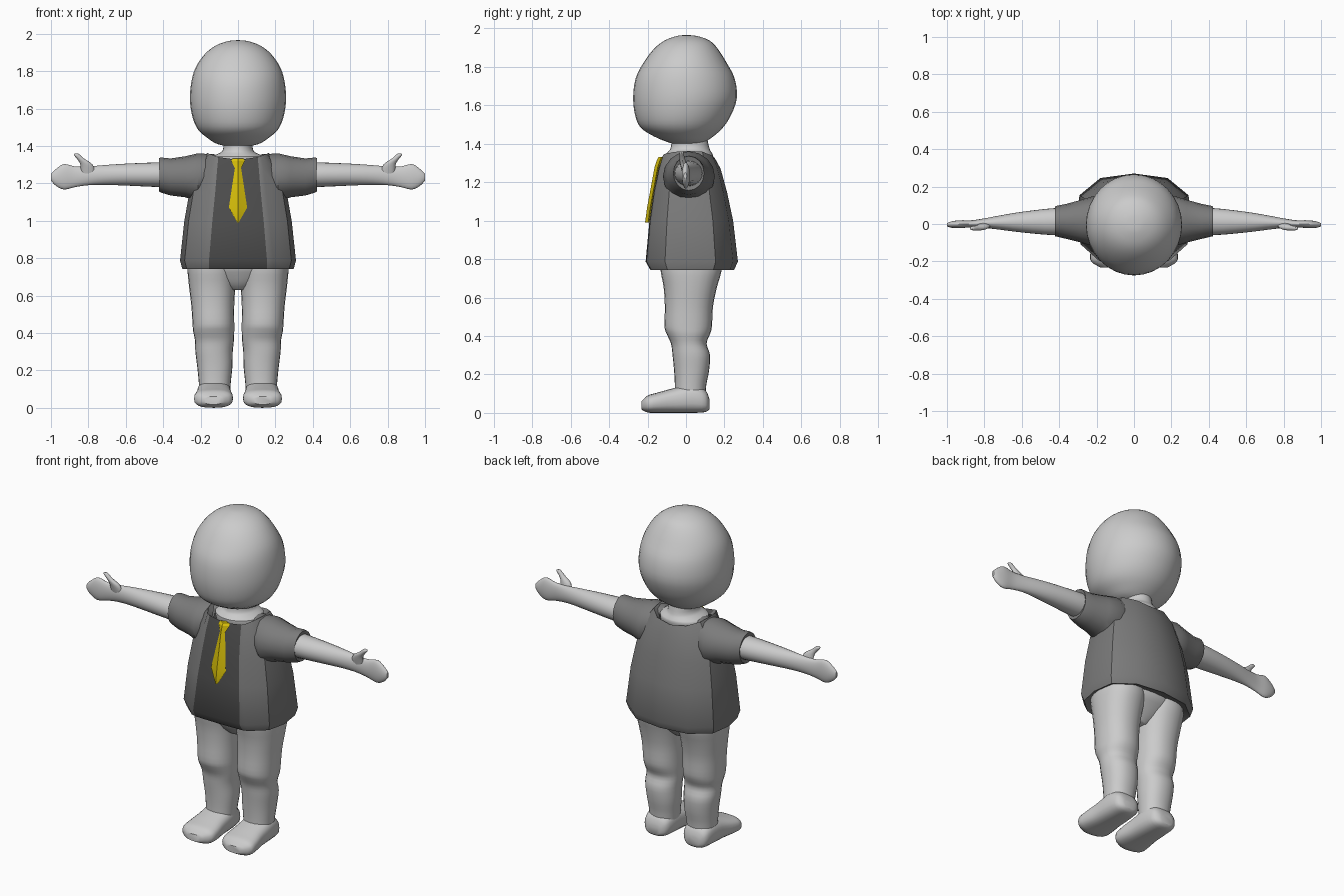
import bpy, bmesh, math


def material(name, r, g, b):
    m = bpy.data.materials.new(name)
    m.diffuse_color = (r, g, b, 1)
    return m


SKIN = material("pale grey", 0.6, 0.6, 0.6)
JACKET = material("mid grey", 0.2, 0.2, 0.2)
SHIRT = material("dark grey", 0.075, 0.075, 0.075)
YELLOW = material("yellow", 0.72, 0.55, 0.003)


def finish(name, bm, mats, mirror=False, angle=40):
    bmesh.ops.recalc_face_normals(bm, faces=bm.faces)
    me = bpy.data.meshes.new(name)
    bm.to_mesh(me)
    bm.free()
    ob = bpy.data.objects.new(name, me)
    bpy.context.collection.objects.link(ob)
    for m in mats:
        me.materials.append(m)
    bpy.ops.object.select_all(action='DESELECT')
    ob.select_set(True)
    bpy.context.view_layer.objects.active = ob
    bpy.ops.object.shade_smooth_by_angle(angle=math.radians(angle))
    if mirror:
        ob.modifiers.new("mirror", 'MIRROR').use_mirror_merge = False
    return ob


def bridge(bm, rings):
    for r0, r1 in zip(rings, rings[1:]):
        n = len(r0)
        for i in range(n):
            bm.faces.new((r0[i], r0[(i + 1) % n], r1[(i + 1) % n], r1[i]))


def smooth_rows(rows, steps):
    """Catmull-Rom interpolation of the section table."""
    out = []
    for i in range(len(rows) - 1):
        p0, p1 = rows[max(i - 1, 0)], rows[i]
        p2, p3 = rows[i + 1], rows[min(i + 2, len(rows) - 1)]
        for k in range(steps):
            t = k / steps
            out.append([b + 0.5 * t * (c - a + t * (2 * a - 5 * b + 4 * c - d
                        + t * (3 * (b - c) + d - a)))
                        for a, b, c, d in zip(p0, p1, p2, p3)])
    return out + [rows[-1]]


def loft(name, axis, rows, mat, mirror=False, n=24, power=1.0, steps=3):
    """Rows: position on axis, then low/high bounds on the other two axes."""
    bm = bmesh.new()
    rings = []
    for t, a0, a1, b0, b1 in smooth_rows(rows, steps):
        ring = []
        for i in range(n):
            w = 2 * math.pi * i / n
            c, s = math.cos(w), math.sin(w)
            c = math.copysign(abs(c) ** power, c)
            s = math.copysign(abs(s) ** power, s)
            a = (a0 + a1) / 2 + c * (a1 - a0) / 2
            b = (b0 + b1) / 2 + s * (b1 - b0) / 2
            co = {'x': (t, a, b), 'y': (a, t, b), 'z': (a, b, t)}[axis]
            ring.append(bm.verts.new(co))
        rings.append(ring)
    bridge(bm, rings)
    bm.faces.new(rings[0])
    bm.faces.new(rings[-1])
    return finish(name, bm, [mat], mirror)


# Head: half width, front and back at each height
head = [(1.393, .03, -.04, .07), (1.41, .11, -.10, .10), (1.44, .16, -.17, .145),
        (1.485, .212, -.237, .193), (1.55, .242, -.265, .235),
        (1.64, .257, -.275, .265), (1.74, .25, -.262, .253),
        (1.82, .226, -.222, .212), (1.89, .178, -.17, .168),
        (1.935, .122, -.115, .125), (1.96, .055, -.05, .06), (1.965, .01, -.01, .01)]
loft("head", 'z', [(z, -w, w, f, b) for z, w, f, b in head], SKIN, n=32)

# Neck flaring out to the collar
neck = [(1.24, .12, -.08, .12), (1.33, .138, -.11, .14), (1.352, .12, -.1, .135),
        (1.375, .082, -.08, .122), (1.43, .078, -.075, .11)]
loft("neck", 'z', [(z, -w, w, f, b) for z, w, f, b in neck], SKIN)

# Hips between the legs
hips = [(.63, .06, -.05, .08), (.66, .13, -.08, .11), (.71, .21, -.11, .15),
        (.76, .25, -.13, .18), (.85, .25, -.13, .18)]
loft("hips", 'z', [(z, -w, w, f, b) for z, w, f, b in hips], SKIN)

# Legs
loft("leg", 'z', [(.80, .005, .265, -.13, .18), (.74, .006, .27, -.132, .185),
                  (.65, .014, .262, -.116, .16), (.55, .02, .25, -.11, .14),
                  (.45, .02, .243, -.112, .135), (.41, .02, .24, -.1, .125),
                  (.36, .022, .23, -.078, .107), (.30, .028, .228, -.07, .125),
                  (.22, .03, .218, -.062, .12), (.14, .038, .21, -.058, .105),
                  (.06, .045, .205, -.06, .10)], SKIN, True, power=.9)

# Feet
loft("foot", 'y', [(.122, .09, .17, .02, .07), (.10, .055, .205, .004, .12),
                   (.03, .04, .217, 0, .15), (-.07, .035, .222, 0, .127),
                   (-.15, .027, .233, 0, .105), (-.2, .035, .23, .002, .09),
                   (-.232, .085, .18, .018, .06)], SKIN, True, power=.75)

# Arms with mitten hands and thumbs
loft("arm", 'x', [(.30, -.05, .08, 1.18, 1.31), (.42, -.06, .085, 1.18, 1.312),
                  (.60, -.045, .065, 1.188, 1.305), (.72, -.03, .045, 1.192, 1.297),
                  (.80, -.021, .03, 1.19, 1.29), (.87, -.018, .02, 1.18, 1.29),
                  (.93, -.022, .02, 1.167, 1.303), (.975, -.02, .014, 1.188, 1.275),
                  (1.0, -.012, .004, 1.215, 1.25)], SKIN, True)
loft("thumb", 'z', [(1.25, .76, .84, -.02, .012), (1.30, .777, .843, -.032, .002),
                    (1.33, .82, .86, -.035, -.008), (1.352, .845, .878, -.034, -.012),
                    (1.36, .857, .87, -.028, -.018)], SKIN, True, n=12)

# Short sleeves, closed around the arm at the cuff
loft("sleeve", 'x', [(.12, -.08, .12, 1.14, 1.355), (.215, -.12, .15, 1.10, 1.36),
                     (.28, -.10, .13, 1.125, 1.345), (.36, -.08, .108, 1.135, 1.333),
                     (.41, -.068, .098, 1.15, 1.338), (.422, -.066, .094, 1.157, 1.336),
                     (.415, -.055, .08, 1.185, 1.308)], JACKET, True, n=16, steps=1)

# Jacket: height, half width, front, back, front panel half width, collar rise
bm = bmesh.new()
rings = []
for z, w, f, b, p, rise in [(.77, .25, -.14, .19, .13, 0), (.743, .298, -.185, .25, .155, 0),
                            (.787, .31, -.21, .27, .155, 0), (1.0, .287, -.19, .245, .137, 0),
                            (1.15, .26, -.168, .213, .122, 0),
                            (1.27, .228, -.143, .18, .112, 0),
                            (1.325, .165, -.122, .15, .105, .038),
                            (1.30, .14, -.10, .13, .09, .038)]:
    half = [(0, b), (.58 * w, .91 * b), (.94 * w, .57 * b), (w, .07 * b),
            (.92 * w, .52 * f), (p + .11 * w, .93 * f), (p, .98 * f), (0, f)]
    outline = half + [(-x, y) for x, y in half[-2:0:-1]]
    rings.append([bm.verts.new((x, y, z + rise * (x / w) ** 2)) for x, y in outline])
bridge(bm, rings)
bm.faces.new(rings[0])
# Dark shirt front between the jacket edges
for face in bm.faces:
    c = face.calc_center_median()
    if len(face.verts) == 4 and c.y < 0 and abs(c.x) < .085 and c.z > .75:
        face.material_index = 1
finish("jacket", bm, [JACKET, SHIRT], angle=35)

# Necktie with a raised centre ridge
bm = bmesh.new()
rings = []
for z, w, y in [(1.332, .03, -.122), (1.318, .036, -.13), (1.28, .017, -.143),
                (1.07, .049, -.182), (.99, .003, -.193)]:
    rings.append([bm.verts.new(co) for co in
                  ((-w, y - .004, z), (0, y - .02, z), (w, y - .004, z), (0, y + .01, z))])
bridge(bm, rings)
bm.faces.new(rings[0])
bm.faces.new(rings[-1])
finish("necktie", bm, [YELLOW], angle=20)
